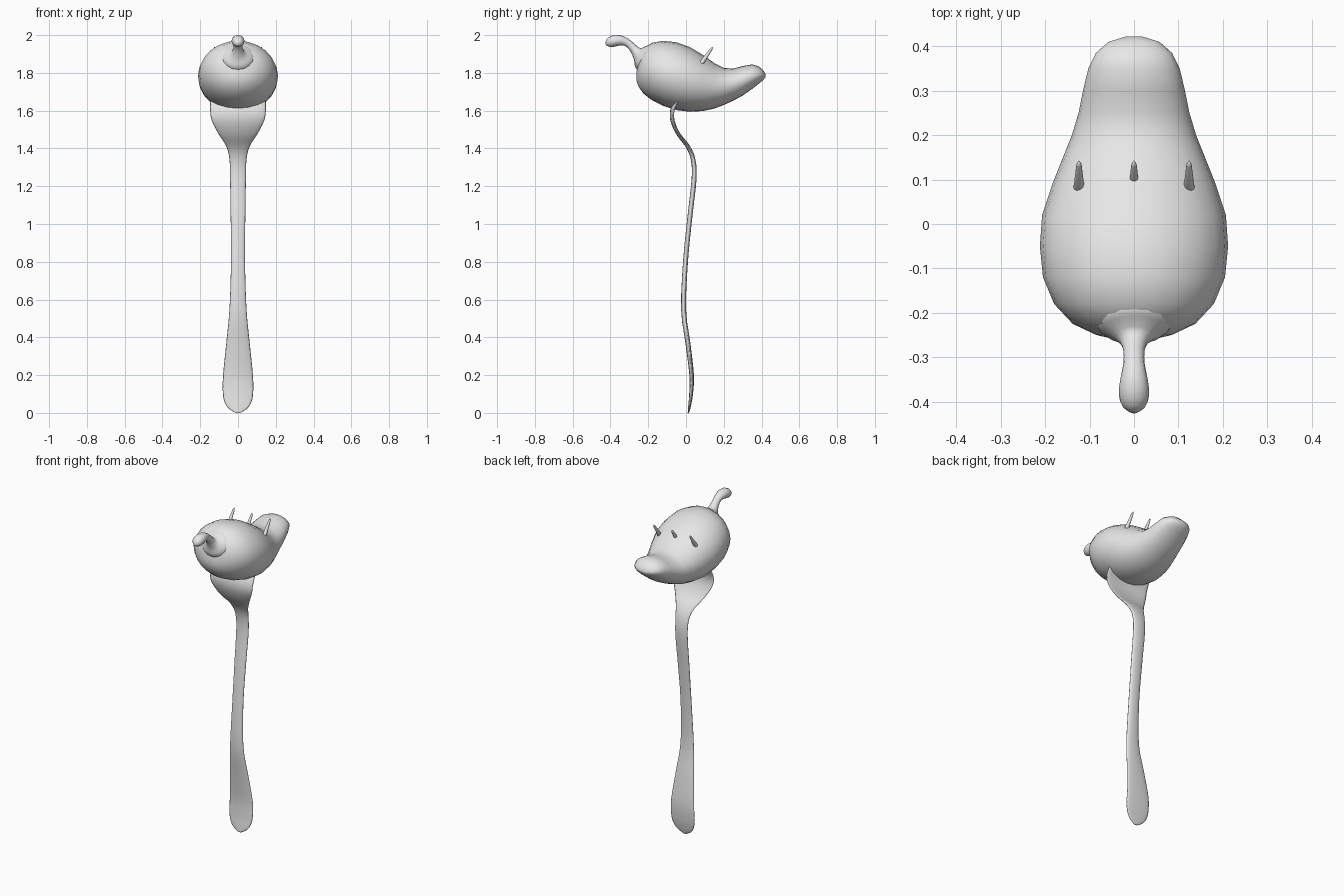
import bpy, bmesh, math
from mathutils import Vector

if "Cube" in bpy.data.objects:
    bpy.data.objects.remove(bpy.data.objects["Cube"])

grey = bpy.data.materials.new("plain grey")
grey.use_nodes = True
grey.diffuse_color = (0.8, 0.8, 0.8, 1)
grey.node_tree.nodes["Principled BSDF"].inputs["Base Color"].default_value = (0.8, 0.8, 0.8, 1)


def smooth_path(keys, steps):
    """Catmull-Rom interpolation of all values in the keys."""
    out = []
    for i in range(len(keys) - 1):
        a, b, c, d = (keys[min(max(j, 0), len(keys) - 1)] for j in range(i - 1, i + 3))
        for s in range(steps):
            t = s / steps
            out.append([q + t / 2 * (r - p + t * (2 * p - 5 * q + 4 * r - w
                        + t * (3 * (q - r) + w - p))) for p, q, r, w in zip(a, b, c, d)])
    return out + [list(keys[-1])]


def loft(name, path, sides, x=0, upright=False, bow=0):
    """Join elliptical rings (y, z, half width, half depth) along a path."""
    bm = bmesh.new()
    rings = []
    for i, (y, z, w, d) in enumerate(path):
        p, n = path[max(i - 1, 0)], path[min(i + 1, len(path) - 1)]
        tangent = Vector((0, n[0] - p[0], n[1] - p[1])).normalized()
        normal = Vector((0, 0, 1)) if upright else Vector((0, tangent.z, -tangent.y))
        ring = []
        for k in range(sides):
            a = math.tau * k / sides
            dx = w * math.cos(a)
            off = d * math.sin(a) + bow * dx * dx
            ring.append(bm.verts.new(Vector((x + dx, y, z)) + normal * off))
        rings.append(ring)
    for a, b in zip(rings, rings[1:]):
        for k in range(sides):
            m = (k + 1) % sides
            bm.faces.new((a[k], a[m], b[m], b[k]))
    bm.faces.new(rings[0])
    bm.faces.new(rings[-1])
    bmesh.ops.recalc_face_normals(bm, faces=bm.faces[:])
    mesh = bpy.data.meshes.new(name)
    bm.to_mesh(mesh)
    bm.free()
    mesh.materials.append(grey)
    mesh.shade_smooth()
    obj = bpy.data.objects.new(name, mesh)
    bpy.context.collection.objects.link(obj)
    return obj


# Pepper body: y, top, bottom, half width
body = [(-.263, 1.80, 1.76, .03), (-.25, 1.87, 1.725, .085), (-.225, 1.925, 1.69, .138),
        (-.18, 1.96, 1.655, .18), (-.12, 1.97, 1.625, .205), (-.05, 1.962, 1.603, .212),
        (.02, 1.937, 1.594, .207), (.09, 1.895, 1.598, .184), (.15, 1.852, 1.611, .16),
        (.2, 1.826, 1.63, .14), (.25, 1.823, 1.653, .125), (.3, 1.836, 1.68, .115),
        (.35, 1.845, 1.715, .103), (.385, 1.835, 1.742, .086), (.41, 1.812, 1.763, .058),
        (.422, 1.793, 1.778, .02)]
loft("pepper_body", [(y, (t + b) / 2, w, (t - b) / 2) for y, t, b, w in body], 24, upright=True)

# Cap and curled stem
stem = [(-.195, 1.867, .075), (-.214, 1.879, .088), (-.232, 1.889, .08), (-.246, 1.898, .055),
        (-.262, 1.91, .033), (-.285, 1.937, .024), (-.315, 1.962, .024), (-.35, 1.972, .031),
        (-.385, 1.968, .034), (-.41, 1.957, .026), (-.424, 1.949, .006)]
loft("pepper_stem", smooth_path([(y, z, r, r * .88) for y, z, r in stem], 2), 16)

# Fork handle and dished head: y, z, half width, half thickness
fork = [(.012, 0, .012, .003), (.016, .02, .045, .006), (.021, .05, .068, .008),
        (.027, .1, .08, .01), (.03, .2, .079, .012), (.01, .37, .062, .013),
        (-.013, .55, .045, .013), (-.002, .81, .037, .013), (.022, 1.05, .039, .013),
        (.043, 1.24, .042, .013), (.038, 1.34, .045, .012), (.01, 1.41, .062, .011),
        (-.04, 1.475, .104, .01), (-.072, 1.545, .139, .01), (-.074, 1.6, .147, .01),
        (-.055, 1.65, .147, .01), (-.035, 1.68, .145, .008)]
loft("fork_handle_and_head", smooth_path(fork, 3), 20, bow=.5)

# Tines piercing the pepper
for name, x in (("right", -.124), ("middle", 0), ("left", .124)):
    loft(name + "_tine", [(-.05, 1.66, .018, .014), (.085, 1.856, .012, .012),
                          (.133, 1.925, .006, .007), (.141, 1.936, .002, .002)], 12, x=x)
